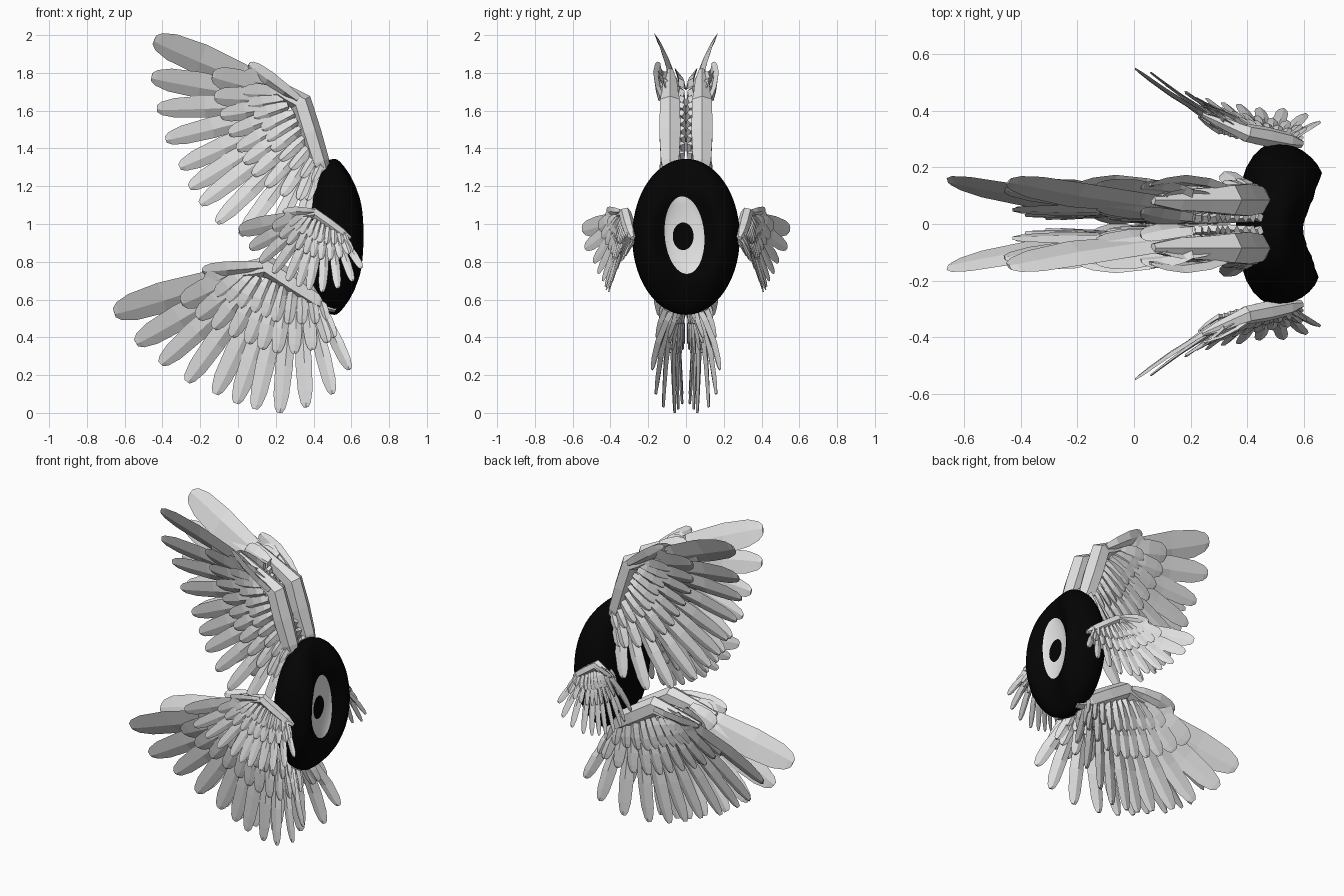
import bpy, bmesh, math
from mathutils import Vector, Matrix

if "Cube" in bpy.data.objects:
    bpy.data.objects.remove(bpy.data.objects["Cube"])


def material(name, c):
    m = bpy.data.materials.new(name)
    m.diffuse_color = (c, c, c, 1)
    m.use_nodes = True
    m.node_tree.nodes["Principled BSDF"].inputs["Base Color"].default_value = m.diffuse_color
    return m


BLACK = material("black", 0.001)
WHITE = material("eye white", 0.8)
GREY = material("feather white", 0.76)


def finish(name, bm, mats, mirror=False):
    bmesh.ops.recalc_face_normals(bm, faces=bm.faces)
    me = bpy.data.meshes.new(name)
    bm.to_mesh(me)
    bm.free()
    ob = bpy.data.objects.new(name, me)
    bpy.context.collection.objects.link(ob)
    for m in mats:
        me.materials.append(m)
    if mirror:
        mod = ob.modifiers.new("mirror", 'MIRROR')
        mod.use_axis = (False, True, False)
    return ob


def loft(bm, rings, cap=True):
    """Join rings of points into a skin."""
    rows = [[bm.verts.new(p) for p in r] for r in rings]
    n = len(rows[0])
    for a, b in zip(rows, rows[1:]):
        for i in range(n):
            bm.faces.new((a[i], a[(i + 1) % n], b[(i + 1) % n], b[i]))
    if cap:
        bm.faces.new(rows[0])
        bm.faces.new(rows[-1])


# Body: flattened egg, grooved in front, with a shallow dish that holds the eye
RY, RZ, ZC, XC, N = 0.285, 0.413, 0.932, 0.51, 56


def front_x(y, z):
    u2 = min(1, (y / RY) ** 2 + ((z - ZC) / RZ) ** 2)
    groove = XC + math.sqrt(1 - u2) * (0.21 - 0.105 * math.exp(-((y + 0.02) / 0.13) ** 2))
    e = math.hypot((y + 0.008) / 0.105, (z - 0.941) / 0.205)
    dish = 0.58 + 0.018 * min(e, 1) ** 2 + 0.085 * max(0, e - 1)
    return min(groove, dish)


def ellipse(cy, cz, ry, rz, tilt=0.0):
    pts = []
    for i in range(N):
        a = 2 * math.pi * i / N
        y, z = ry * math.cos(a), rz * math.sin(a)
        pts.append((cy + y - tilt * z, cz + z))
    return pts


pupil = ellipse(-0.015, 0.935, 0.055, 0.073)
sclera = ellipse(-0.008, 0.941, 0.105, 0.205, 0.06)
rim = ellipse(0, ZC, RY, RZ)


def mix(a, b, k):
    return [(p[0] + (q[0] - p[0]) * k, p[1] + (q[1] - p[1]) * k) for p, q in zip(a, b)]


dot = [(-0.015, 0.935)] * N
flat = [mix(dot, pupil, k) for k in (0.1, 0.55, 1)]
flat += [mix(pupil, sclera, k) for k in (0.33, 0.66, 1)]
flat += [mix(sclera, rim, k) for k in (0.15, 0.3, 0.45, 0.6, 0.74, 0.86, 0.94, 0.985, 1)]
rings = [[(front_x(y, z), y, z) for y, z in r] for r in flat]
for s in (0.985, 0.94, 0.85, 0.7, 0.45, 0.1):
    x = XC - 0.15 * (1 - s * s) ** 0.42
    rings.append([(x, y * s, ZC + (z - ZC) * s) for y, z in rim])
bm = bmesh.new()
loft(bm, rings)
for i, f in enumerate(bm.faces):
    f.smooth = True
    f.material_index = 1 if 2 * N <= i < 5 * N else 0
finish("body_with_eye", bm, [BLACK, WHITE])

# Wing plan: root x, z, tip x, z, tip outward offset, half width
SHOULDER = Vector((0.52, 0, 0.55))
FEATHERS = [
    (-0.02, 0.73, -0.655, 0.53, 0.06, 0.092),
    (0.02, 0.70, -0.54, 0.37, 0.03, 0.075),
    (0.06, 0.69, -0.41, 0.26, -0.04, 0.062),
    (0.10, 0.68, -0.27, 0.165, -0.06, 0.058),
    (0.15, 0.67, -0.12, 0.10, -0.07, 0.056),
    (0.19, 0.65, -0.01, 0.05, -0.07, 0.053),
    (0.23, 0.63, 0.09, 0.02, -0.05, 0.050),
    (0.28, 0.62, 0.22, 0.00, -0.03, 0.047),
    (0.33, 0.61, 0.36, 0.03, 0.03, 0.045),
    (0.38, 0.59, 0.50, 0.10, 0.07, 0.042),
    (0.43, 0.57, 0.59, 0.23, 0.09, 0.038),
]
BLADE = [(0, 0.5), (0.25, 0.8), (0.6, 1.0), (0.85, 0.88), (0.96, 0.6), (1, 0.3)]
OUT = Vector((0, 1, 0))


def feather(bm, root, tip, w, bow=0.02, tilt=0.0):
    """Flat ridged blade with a rounded tip; tilt rolls it about its length."""
    d = tip - root
    side = (d.cross(OUT).normalized() + OUT * tilt).normalized()
    up = side.cross(d).normalized()
    if up.y < 0:
        up = -up
    rows = []
    for t, f in BLADE:
        c = root + d * t + OUT * (bow * math.sin(math.pi * t))
        th = 0.019 * (1 - 0.65 * t)
        rows.append([c + side * w * f, c + side * w * f * 0.15 + up * th,
                     c - side * w * f, c - side * w * f * 0.15 - up * th])
    loft(bm, rows)


def wing_feathers(bm):
    for i, (rx, rz, tx, tz, o, w) in enumerate(FEATHERS):
        roll = -0.5 + 0.09 * i
        root, tip = Vector((rx, -0.025, rz)), Vector((tx, o, tz))
        feather(bm, root, tip, w, -0.015 + 0.003 * i, roll)
        # shorter coverts on both faces of the wing
        nxt = FEATHERS[min(i + 1, len(FEATHERS) - 1)]
        r2 = (root + Vector((nxt[0], -0.02, nxt[1]))) / 2
        t2 = (tip + Vector((nxt[2], nxt[4], nxt[3]))) / 2
        lift = Vector((0.01, 0, 0.04))
        for s in (1, -1):
            off = OUT * 0.024 * s
            feather(bm, r2 + lift * 0.5 + off, r2.lerp(t2, 0.5) + off * 1.3, w * 0.8, 0.008 * s, roll)
            feather(bm, root + lift + off * 1.7, root.lerp(tip, 0.24) + off * 1.8,
                    w * 0.7, 0.008 * s, roll)
    # thumb feathers on the leading edge
    feather(bm, Vector((0.13, 0.04, 0.78)), Vector((-0.19, 0.05, 0.755)), 0.042, 0.02, -0.5)
    feather(bm, Vector((0.10, -0.01, 0.77)), Vector((-0.13, 0.0, 0.73)), 0.048, 0.02, -0.5)


# Arm path: x, z, half width in plane, half width outward
ARM = [(0.52, 0.55, 0.02, 0.025), (0.43, 0.595, 0.055, 0.055), (0.29, 0.685, 0.06, 0.065),
       (0.15, 0.775, 0.06, 0.06), (0.07, 0.758, 0.05, 0.05), (-0.05, 0.74, 0.038, 0.042),
       (-0.16, 0.735, 0.014, 0.018)]


def wing_arm(bm):
    rows = []
    for i, (x, z, w, o) in enumerate(ARM):
        a, b = ARM[max(i - 1, 0)], ARM[min(i + 1, len(ARM) - 1)]
        side = Vector((b[0] - a[0], 0, b[1] - a[1])).cross(OUT).normalized()
        c = Vector((x, -0.005, z))
        rows.append([c + side * w * math.cos(k * math.pi / 3) + OUT * o * math.sin(k * math.pi / 3)
                     for k in range(6)])
    loft(bm, rows)


def rot(deg, axis):
    return Matrix.Rotation(math.radians(deg), 4, axis)


# Three mirrored pairs of wings share one plan
PLACES = {
    "upper_wing": Matrix.Translation((0.47, 0.09, 1.235)) @ rot(40, 'Y'),
    "lower_wing": Matrix.Translation((0.52, 0.09, 0.55)),
    "side_wing": Matrix.Translation((0.595, 0.285, 0.925)) @ rot(-22, 'Z') @ rot(15, 'X')
    @ rot(4, 'Y') @ Matrix.Scale(0.55, 4),
}
for name, place in PLACES.items():
    for part, build in (("feathers", wing_feathers), ("arm", wing_arm)):
        bm = bmesh.new()
        build(bm)
        bm.transform(place @ Matrix.Translation(-SHOULDER))
        finish(name + "_" + part, bm, [GREY], mirror=True)
